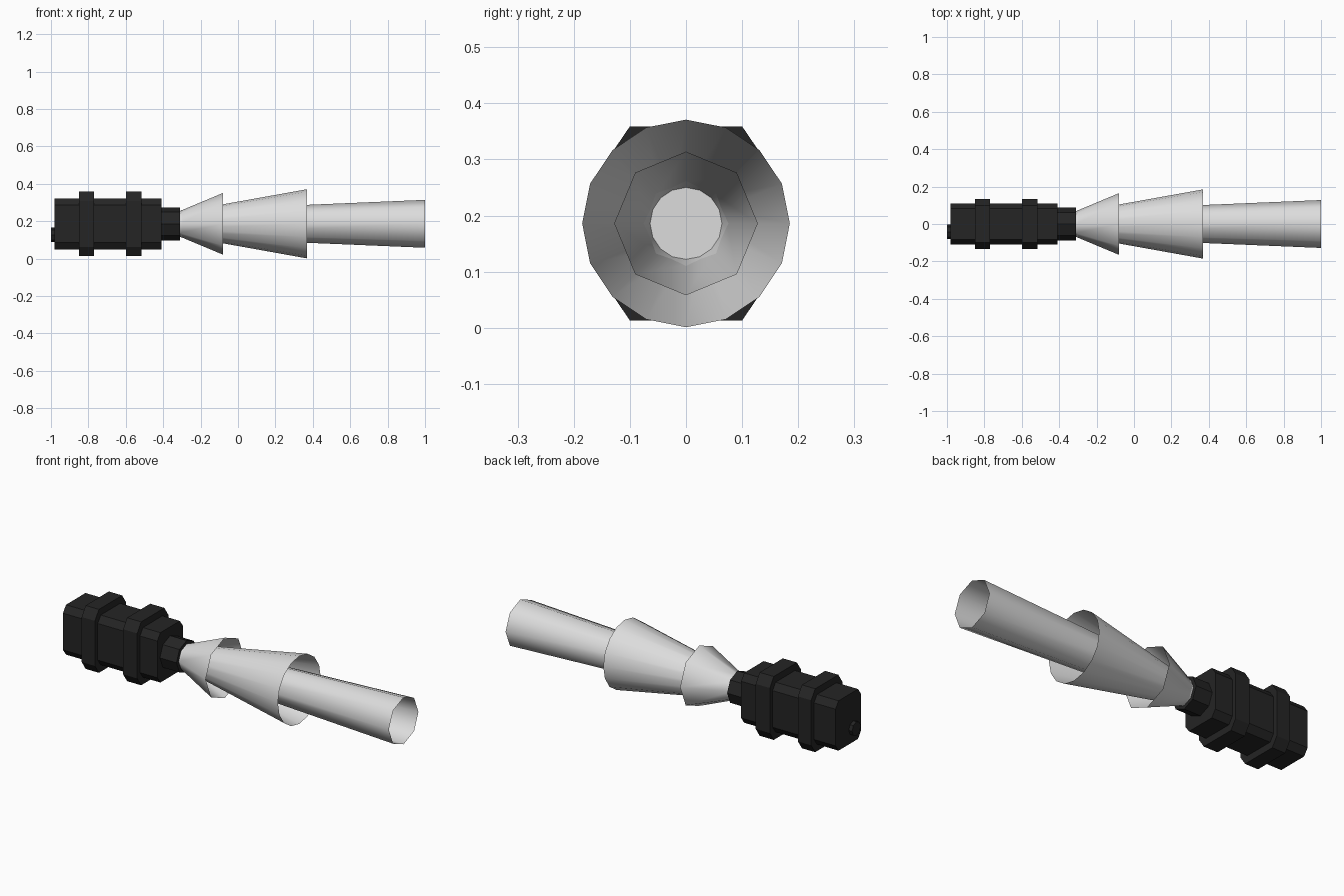
import bpy, math

if "Cube" in bpy.data.objects:
    bpy.data.objects.remove(bpy.data.objects["Cube"])

ZC = 0.186  # height of the long axis


def material(name, v):
    m = bpy.data.materials.new(name)
    m.diffuse_color = (v, v, v, 1)
    m.use_nodes = True
    m.node_tree.nodes["Principled BSDF"].inputs["Base Color"].default_value = m.diffuse_color
    return m


BLACK = material("black", 0.018)
PALE = material("pale grey", 0.72)


def loft(name, x0, ring0, x1, ring1, mat, cap0=True, cap1=True, smooth=False):
    """Join two matching (y, z) outlines placed at x0 and x1."""
    n = len(ring0)
    verts = [(x0, y, z) for y, z in ring0] + [(x1, y, z) for y, z in ring1]
    faces = [(i, (i + 1) % n, n + (i + 1) % n, n + i) for i in range(n)]
    # reverse the winding so the sides face outwards
    faces = [f[::-1] for f in faces]
    if cap0:
        faces.append(tuple(range(n)))
    if cap1:
        faces.append(tuple(range(2 * n - 1, n - 1, -1)))
    me = bpy.data.meshes.new(name)
    me.from_pydata(verts, [], [f[::-1] for f in faces])
    me.materials.append(mat)
    for i, p in enumerate(me.polygons):
        p.use_smooth = smooth and i < n
    ob = bpy.data.objects.new(name, me)
    bpy.context.collection.objects.link(ob)
    return ob


def circle(r, n, y=0.0, z=ZC):
    return [(y + r * math.sin(2 * math.pi * i / n), z + r * math.cos(2 * math.pi * i / n))
            for i in range(n)]


def chamfered(w, h, cw, ch):
    """Rectangle outline with cut corners (half sizes), clockwise from the top."""
    quarter = [(w - cw, h), (w, h - ch)]
    pts = quarter + [(y, -z) for y, z in quarter[::-1]]
    pts += [(-y, -z) for y, z in pts]
    return [(y, ZC + z) for y, z in pts]


# black housing with two raised collars
body = chamfered(0.11, 0.136, 0.026, 0.036)
loft("housing", -0.98, body, -0.41, body, BLACK)
collar = chamfered(0.134, 0.173, 0.034, 0.05)
for name, x0, x1 in (("rear_collar", -0.85, -0.77), ("front_collar", -0.60, -0.515)):
    loft(name, x0, collar, x1, collar, BLACK)

# neck and rear button
neck = circle(0.088, 8)
loft("neck", -0.42, neck, -0.31, neck, BLACK)
button = circle(0.038, 8, -0.042, 0.127)
loft("rear_button", -1.0, button, -0.97, button, BLACK)

# nested open cones, all starting at the neck
loft("short_cone", -0.312, circle(0.068, 8), -0.08, circle(0.165, 8), PALE, True, False, True)
loft("middle_cone", -0.311, circle(0.063, 16), 0.37, circle(0.185, 16), PALE, True, False, True)
loft("long_tube", -0.305, circle(0.073, 8), 1.0, circle(0.128, 8), PALE, True, False, True)
